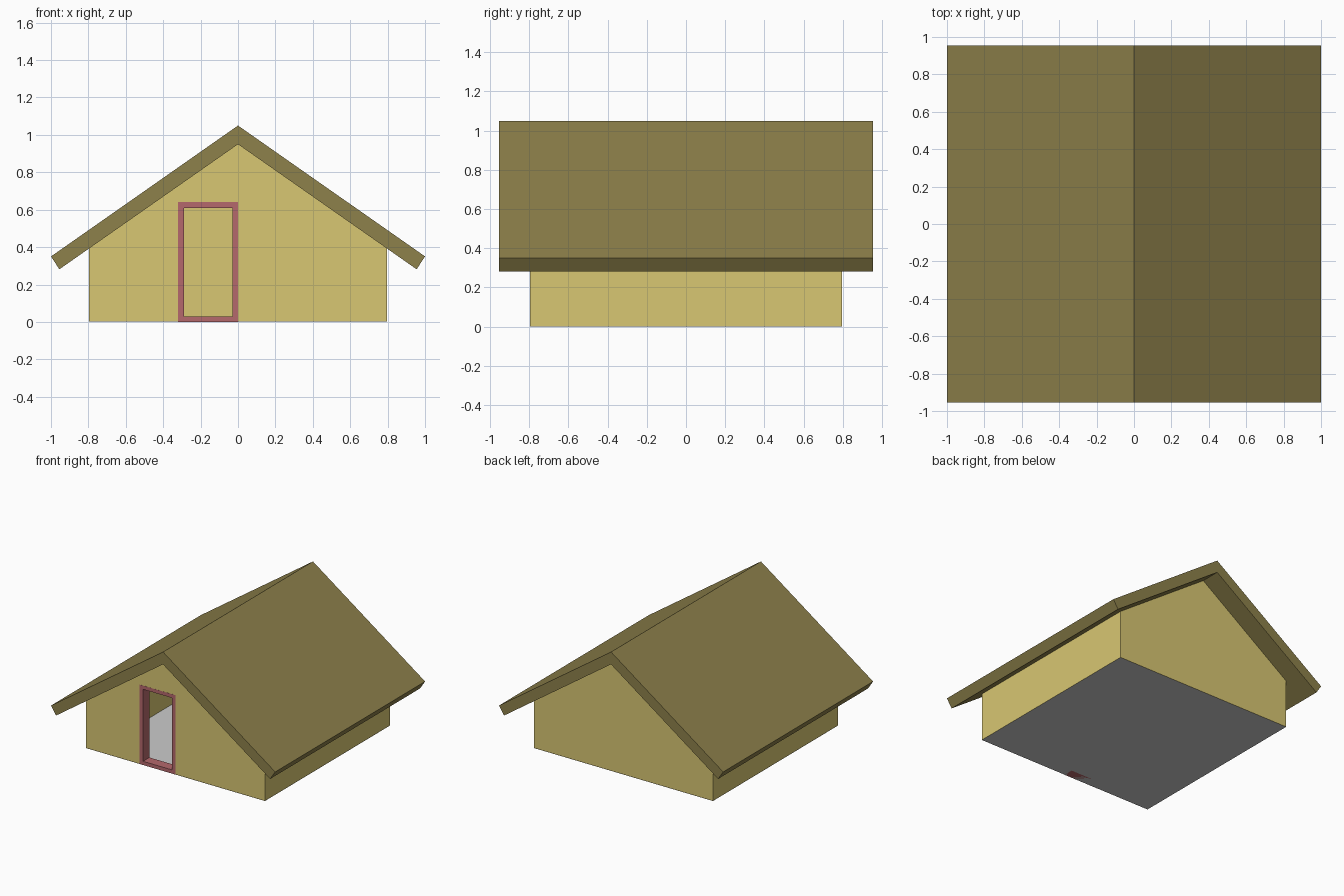
import bpy, bmesh

if "Cube" in bpy.data.objects:
    bpy.data.objects.remove(bpy.data.objects["Cube"])

W, D, T = 0.797, 0.795, 0.08      # half width, half depth, wall thickness
RIDGE, SLOPE = 0.95, 0.70         # underside of the roof


def material(name, rgb):
    m = bpy.data.materials.new(name)
    m.diffuse_color = (*rgb, 1)
    m.use_nodes = True
    m.node_tree.nodes["Principled BSDF"].inputs["Base Color"].default_value = m.diffuse_color
    return m


WALL = material("wall_yellow", (0.69, 0.57, 0.17))
ROOF = material("roof_olive", (0.27, 0.22, 0.07))
FRAME = material("frame_red", (0.46, 0.14, 0.15))


def under(x):
    return RIDGE - SLOPE * abs(x)


def prism(name, profile, y0, y1, mat):
    """Extrude an x-z outline along y."""
    bm = bmesh.new()
    face = bm.faces.new([bm.verts.new((x, y0, z)) for x, z in profile])
    ext = bmesh.ops.extrude_face_region(bm, geom=[face])
    verts = [v for v in ext["geom"] if isinstance(v, bmesh.types.BMVert)]
    bmesh.ops.translate(bm, verts=verts, vec=(0, y1 - y0, 0))
    bmesh.ops.recalc_face_normals(bm, faces=bm.faces)
    me = bpy.data.meshes.new(name)
    bm.to_mesh(me)
    bm.free()
    me.materials.append(mat)
    ob = bpy.data.objects.new(name, me)
    bpy.context.collection.objects.link(ob)
    return ob


# Gable walls, the front one notched for the doorway
B = 0.001                         # keeps wall bottoms just off the floor
X0, X1, H = -0.32, 0.0, 0.64      # doorway
gable = [(W, B), (W, under(W)), (0, RIDGE), (-W, under(W)), (-W, B)]
notch = [(X0, B), (X0, H), (X1, H), (X1, B)]
prism("back_wall", gable, D - T, D, WALL)
prism("front_wall", gable + notch, -D, -D + T, WALL)

# Side walls between the gables
for side, s in (("left", -1), ("right", 1)):
    a, b = s * W, s * (W - T)
    prism(side + "_wall", [(a, B), (a, under(a)), (b, under(b)), (b, B)],
          -D + T, D - T, WALL)

# Roof: one folded slab with square-cut eaves
prism("roof", [(0, 1.05), (1, 0.35), (0.955, under(0.955)), (0, RIDGE),
               (-0.955, under(0.955)), (-1, 0.35)], -0.955, 0.955, ROOF)

# Door frame: two jambs, lintel and threshold
F = 0.03
for name, x0, x1, z0, z1 in (
        ("door_jamb_left", X0, X0 + F, 0, H),
        ("door_jamb_right", X1 - F, X1, 0, H),
        ("door_lintel", X0 + F, X1 - F, H - F, H),
        ("door_threshold", X0 + F, X1 - F, 0, F)):
    prism(name, [(x0, z0), (x1, z0), (x1, z1), (x0, z1)],
          -D - 0.001, -D + T, FRAME)

# Floor
bpy.ops.mesh.primitive_plane_add(size=2)
floor = bpy.context.object
floor.name = "floor"
floor.scale = (W, D, 1)
